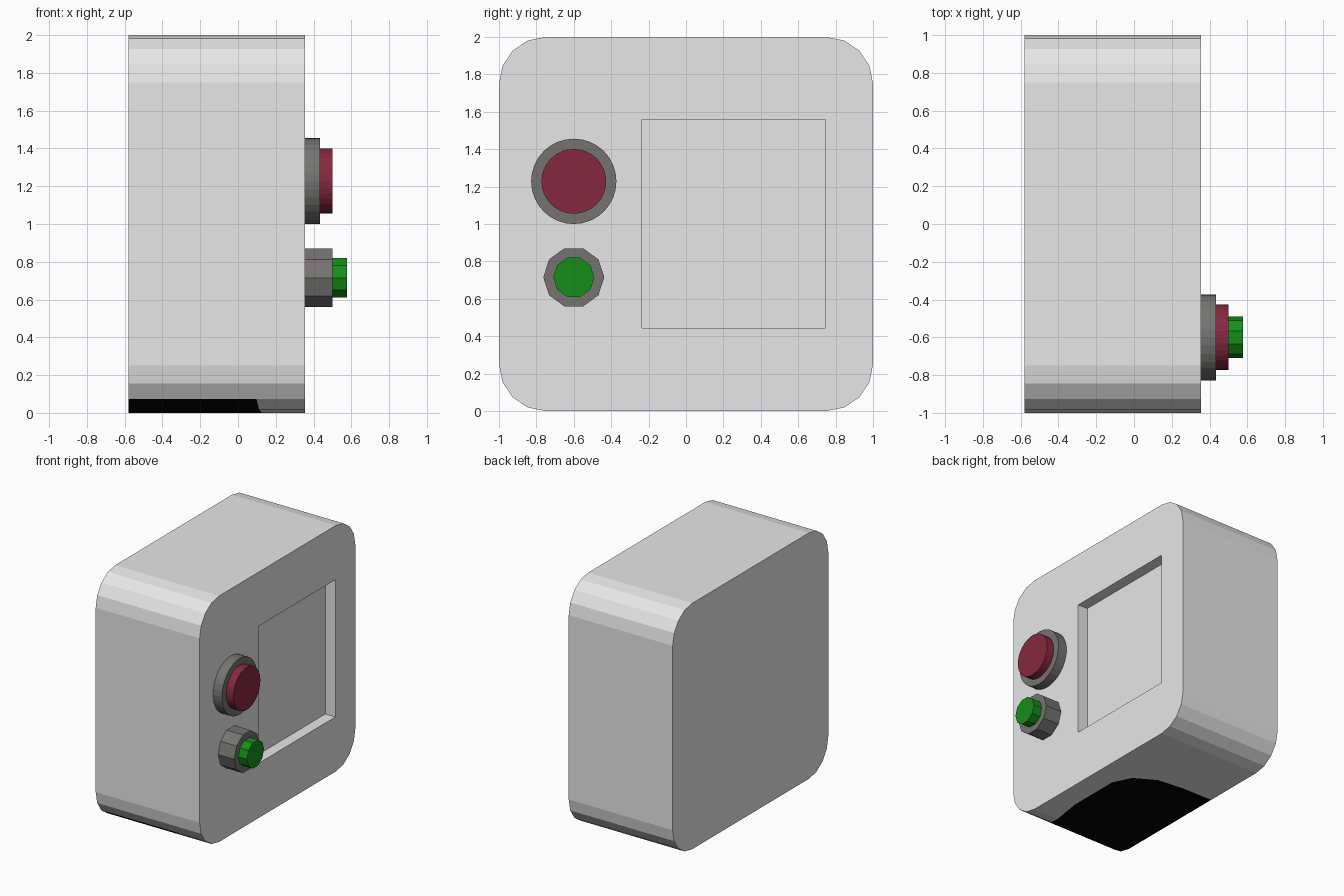
import bpy, bmesh, math
from mathutils import Vector

if "Cube" in bpy.data.objects:
    bpy.data.objects.remove(bpy.data.objects["Cube"])


def material(name, rgb):
    m = bpy.data.materials.new(name)
    m.diffuse_color = (*rgb, 1)
    m.use_nodes = True
    m.node_tree.nodes["Principled BSDF"].inputs["Base Color"].default_value = m.diffuse_color
    return m


GREY = material("light_grey", (0.8, 0.8, 0.8))
DARK = material("dark_grey", (0.177, 0.175, 0.17))
RED = material("dark_red", (0.237, 0.022, 0.05))
GREEN = material("green", (0.008, 0.27, 0.01))
BLACK = material("black", (0.001, 0.001, 0.001))

BACK, FRONT = -0.58, 0.355


def prism(profile, x0, x1):
    """Extrude a y/z outline along x into a closed bmesh."""
    bm = bmesh.new()
    a = [bm.verts.new((x0, y, z)) for y, z in profile]
    b = [bm.verts.new((x1, y, z)) for y, z in profile]
    bm.faces.new(a)
    bm.faces.new(b)
    for i in range(len(a)):
        j = (i + 1) % len(a)
        bm.faces.new((a[i], a[j], b[j], b[i]))
    bmesh.ops.recalc_face_normals(bm, faces=bm.faces)
    bm.normal_update()
    return bm


def finish(bm, name, *mats):
    me = bpy.data.meshes.new(name)
    bm.to_mesh(me)
    bm.free()
    for m in mats:
        me.materials.append(m)
    ob = bpy.data.objects.new(name, me)
    bpy.context.collection.objects.link(ob)
    return ob


def carve(bm, pick, planes):
    """Cut the picked faces by planes; return the faces behind all of them."""
    def inside(f, cuts):
        c = f.calc_center_median()
        return pick(f) and all((c - p).dot(n) < 1e-5 for p, n in cuts)
    for k, (p, n) in enumerate(planes):
        faces = [f for f in bm.faces if inside(f, planes[:k])]
        geom = set(faces)
        for f in faces:
            geom.update(f.edges, f.verts)
        bmesh.ops.bisect_plane(bm, geom=list(geom), dist=1e-5, plane_co=p, plane_no=n)
        bm.normal_update()
    return [f for f in bm.faces if inside(f, planes)]


# Housing: rounded square outline, four segments per corner
R = 0.25
outline = []
for q, (cy, cz) in enumerate([(0.75, 1.75), (-0.75, 1.75), (-0.75, 0.25), (0.75, 0.25)]):
    for s in range(5):
        t = math.radians(90 * q + 22.5 * s)
        outline.append((cy + R * math.cos(t), cz + R * math.sin(t)))
bm = prism(outline, BACK, FRONT)

# Recessed screen on the panel side
screen = carve(bm, lambda f: f.normal.x > 0.9, [
    (Vector((0, -0.235, 0)), Vector((0, -1, 0))),
    (Vector((0, 0.745, 0)), Vector((0, 1, 0))),
    (Vector((0, 0, 0.445)), Vector((0, 0, -1))),
    (Vector((0, 0, 1.56)), Vector((0, 0, 1)))])
bmesh.ops.inset_individual(bm, faces=screen, thickness=0, depth=-0.09)
bm.normal_update()

# Black patch underneath, with a rounded border
border = [(0.09, -0.98), (0.165, -0.5), (0.165, -0.06), (0.09, 0.09),
          (-0.08, 0.19), (-0.32, 0.215), (-0.6, 0.218)]
planes = []
for (x0, y0), (x1, y1) in zip(border, border[1:]):
    planes.append((Vector((x0, y0, 0)), Vector((y1 - y0, x0 - x1, 0)).normalized()))
low = lambda f: (f.normal.z < -0.8 and f.calc_center_median().z < 0.08)
for f in carve(bm, low, planes):
    f.material_index = 1
finish(bm, "housing", GREY, BLACK)


# Buttons: each a collar with a coloured cap
def disc(name, z, r, sides, x0, x1, mat):
    pts = [(-0.6 + r * math.cos(2 * math.pi * i / sides),
            z + r * math.sin(2 * math.pi * i / sides)) for i in range(sides)]
    finish(prism(pts, x0, x1), name, mat)


disc("large_button_collar", 1.228, 0.228, 32, FRONT, 0.435, DARK)
disc("large_button_cap", 1.228, 0.173, 32, 0.435, 0.5, RED)
disc("small_button_collar", 0.715, 0.163, 10, FRONT, 0.5, DARK)
disc("small_button_cap", 0.715, 0.11, 10, 0.5, 0.577, GREEN)
